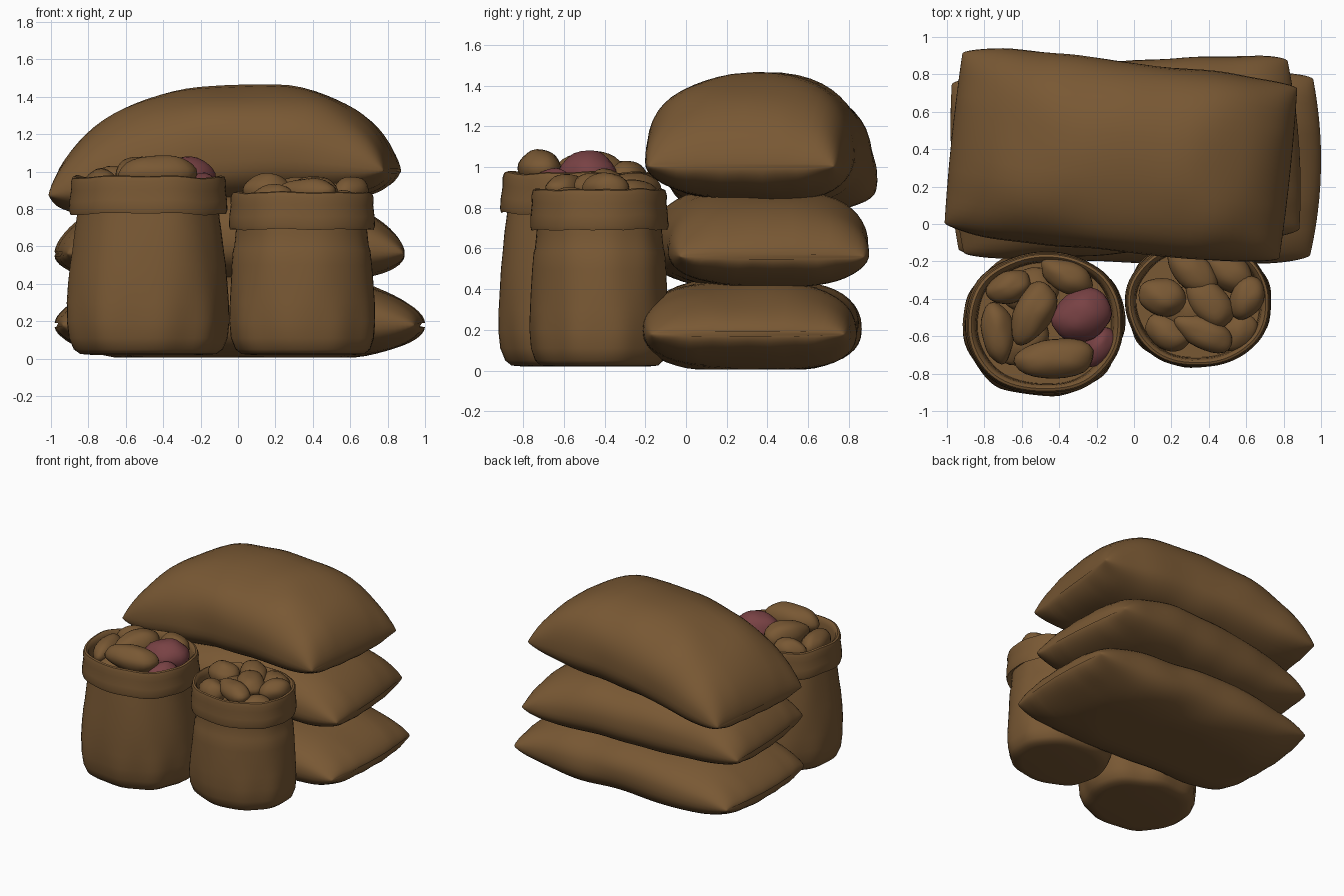
import bpy, bmesh, math
from mathutils import Vector, Matrix, noise

if "Cube" in bpy.data.objects:
    bpy.data.objects.remove(bpy.data.objects["Cube"])


def material(name, rgb):
    m = bpy.data.materials.new(name)
    m.diffuse_color = (*rgb, 1)
    m.use_nodes = True
    m.node_tree.nodes["Principled BSDF"].inputs["Base Color"].default_value = m.diffuse_color
    return m


BROWN = material("burlap brown", (0.19, 0.098, 0.034))
RED = material("red potato skin", (0.19, 0.054, 0.058))


def spow(v, e):
    return math.copysign(abs(v) ** e, v)


def finish(name, bm, mat, angle=50):
    bmesh.ops.recalc_face_normals(bm, faces=bm.faces)
    me = bpy.data.meshes.new(name)
    bm.to_mesh(me)
    bm.free()
    me.materials.append(mat)
    ob = bpy.data.objects.new(name, me)
    bpy.context.collection.objects.link(ob)
    bpy.ops.object.select_all(action='DESELECT')
    ob.select_set(True)
    bpy.context.view_layer.objects.active = ob
    bpy.ops.object.shade_smooth_by_angle(angle=math.radians(angle))
    return ob


def loft(name, rings, mat):
    """Skin a list of closed rings and cap both ends."""
    bm = bmesh.new()
    vs = [[bm.verts.new(p) for p in r] for r in rings]
    n = len(rings[0])
    for a, b in zip(vs, vs[1:]):
        for i in range(n):
            j = (i + 1) % n
            bm.faces.new((a[i], a[j], b[j], b[i]))
    bm.faces.new(vs[0])
    bm.faces.new(vs[-1])
    return finish(name, bm, mat)


def lying_sack(name, cx, cy, L, W, rot, seam, arch, tilt, up, down, bulge, seed):
    """Full sack lying down: rings along x that pinch to a seam at each end."""
    rings, steps, n = [], 40, 48
    R = Matrix.Rotation(math.radians(rot), 3, 'Z')
    for k in range(steps + 1):
        u = -math.cos(math.pi * k / steps)
        f = max(0.0, 1 - abs(u) ** 3.5) ** 0.6
        ring = []
        for i in range(n):
            a = 2 * math.pi * i / n
            c, s = spow(math.cos(a), 0.75), spow(math.sin(a), 0.85)
            y = c * (W + 0.055 * f)
            x = L * u + bulge * u ** 5 * (1 - c * c)
            z = seam - arch * u * u + tilt * u + s * ((up if s > 0 else down) * f + 0.012)
            # soft lumps, with puckers near the end seams
            q = Vector((x * 3, y * 3, z * 3 + seed))
            lump = 0.022 * noise.noise(q) * f
            pucker = 0.008 * math.sin(y * 32 + seed) * u ** 8 * f ** 0.5
            p = R @ Vector((x, y + lump * c, 0)) + Vector((cx, cy, z + lump * s + pucker))
            p.z = max(p.z, 0.005)
            ring.append(p)
        rings.append(ring)
    return loft(name, rings, BROWN)


# Stack of three closed sacks
lying_sack("bottom_sack", 0.01, 0.32, 0.94, 0.47, -1, 0.21, 0.03, 0.0, 0.23, 0.21, 0.05, 1)
lying_sack("middle_sack", -0.045, 0.36, 0.90, 0.45, 4, 0.62, 0.06, 0.0, 0.27, 0.20, 0.03, 4)
lying_sack("top_sack", -0.07, 0.365, 0.90, 0.455, -6, 1.05, 0.11, 0.065, 0.39, 0.22, 0.01, 8)


def open_sack(name, cx, cy, rx, ry, top, seed):
    """Standing sack: body profile with a cuff folded down around the mouth."""
    t = top
    body = [(0.70, 0.02), (0.85, 0.025), (0.93, 0.05), (0.985, 0.11), (1.005, 0.2), (1.0, 0.3),
            (0.985, 0.4), (0.97, 0.5), (0.95, 0.58), (0.93, t - 0.29), (0.91, t - 0.22), (0.90, t - 0.17)]
    cuff = [(0.95, t - 0.185), (0.99, t - 0.20), (1.005, t - 0.18), (1.0, t - 0.13), (0.98, t - 0.07),
            (0.985, t - 0.03), (0.965, t - 0.005), (0.93, t), (0.895, t - 0.012), (0.875, t - 0.04),
            (0.86, t - 0.09), (0.85, t - 0.15)]
    rings, n = [], 72
    for k, (r, z) in enumerate(body + cuff):
        on_cuff = k >= len(body)
        ring = []
        for i in range(n):
            a = 2 * math.pi * i / n
            c, s = math.cos(a), math.sin(a)
            # vertical folds near the base, gentle waves in the cuff
            lump = 0.05 * noise.noise(Vector((c * 1.6, s * 1.6, z * 1.5 + seed)))
            fold = 0.018 * math.sin(9 * a + seed) * max(0, 1 - abs(z - 0.14) / 0.22)
            wave = 0.015 * noise.noise(Vector((c * 2, s * 2, seed * 3))) if on_cuff else 0
            rr = r + fold + lump * (0.6 if on_cuff else 1)
            ring.append(Vector((cx + rx * rr * spow(c, 0.93), cy + ry * rr * spow(s, 0.93),
                                z + wave)))
        rings.append(ring)
    return loft(name, rings, BROWN)


# Two open sacks in front
open_sack("large_open_sack", -0.48, -0.53, 0.425, 0.38, 0.975, 2)
open_sack("small_open_sack", 0.345, -0.425, 0.39, 0.335, 0.89, 5)


def potato(name, x, y, z, a, b, h, rot, mat=BROWN):
    """Lumpy ellipsoid, slightly fatter at one end."""
    bm = bmesh.new()
    bmesh.ops.create_uvsphere(bm, u_segments=24, v_segments=14, radius=1)
    R = Matrix.Rotation(math.radians(rot), 3, 'Z')
    for v in bm.verts:
        p = v.co * (1 + 0.10 * noise.noise(v.co * 1.3 + Vector((x * 9, y * 9, z))))
        k = 1 + 0.12 * p.x
        v.co = R @ Vector((p.x * a, p.y * b * k, p.z * h * k)) + Vector((x, y, z))
    finish(name, bm, mat, 80)


# x, y, z, half length, half width, half height, turn
large_load = [(-0.67, -0.34, 0.94, 0.125, 0.085, 0.09, 20), (-0.36, -0.28, 0.94, 0.15, 0.085, 0.09, -28),
              (-0.54, -0.48, 0.98, 0.18, 0.105, 0.10, 62), (-0.73, -0.58, 0.93, 0.165, 0.085, 0.09, 97),
              (-0.43, -0.72, 0.99, 0.215, 0.105, 0.10, 4), (-0.56, -0.36, 0.87, 0.15, 0.12, 0.09, 10),
              (-0.60, -0.62, 0.87, 0.15, 0.12, 0.08, 40)]
small_load = [(0.15, -0.39, 0.90, 0.13, 0.10, 0.09, -15), (0.31, -0.25, 0.89, 0.16, 0.095, 0.08, -45),
              (0.40, -0.41, 0.90, 0.165, 0.10, 0.075, -52), (0.60, -0.40, 0.89, 0.12, 0.09, 0.085, 60),
              (0.37, -0.58, 0.89, 0.17, 0.085, 0.075, -25), (0.18, -0.58, 0.85, 0.13, 0.09, 0.08, -30),
              (0.50, -0.25, 0.86, 0.15, 0.10, 0.08, -35), (0.55, -0.58, 0.83, 0.12, 0.09, 0.07, 40),
              (0.28, -0.45, 0.85, 0.15, 0.12, 0.08, 0)]
red_load = [(-0.285, -0.49, 0.96, 0.165, 0.135, 0.12, 30), (-0.19, -0.66, 0.91, 0.12, 0.075, 0.08, 60)]
for i, p in enumerate(large_load):
    potato(f"large_sack_potato_{i + 1}", *p)
for i, p in enumerate(small_load):
    potato(f"small_sack_potato_{i + 1}", *p)
for i, p in enumerate(red_load):
    potato(f"red_potato_{i + 1}", *p, RED)
